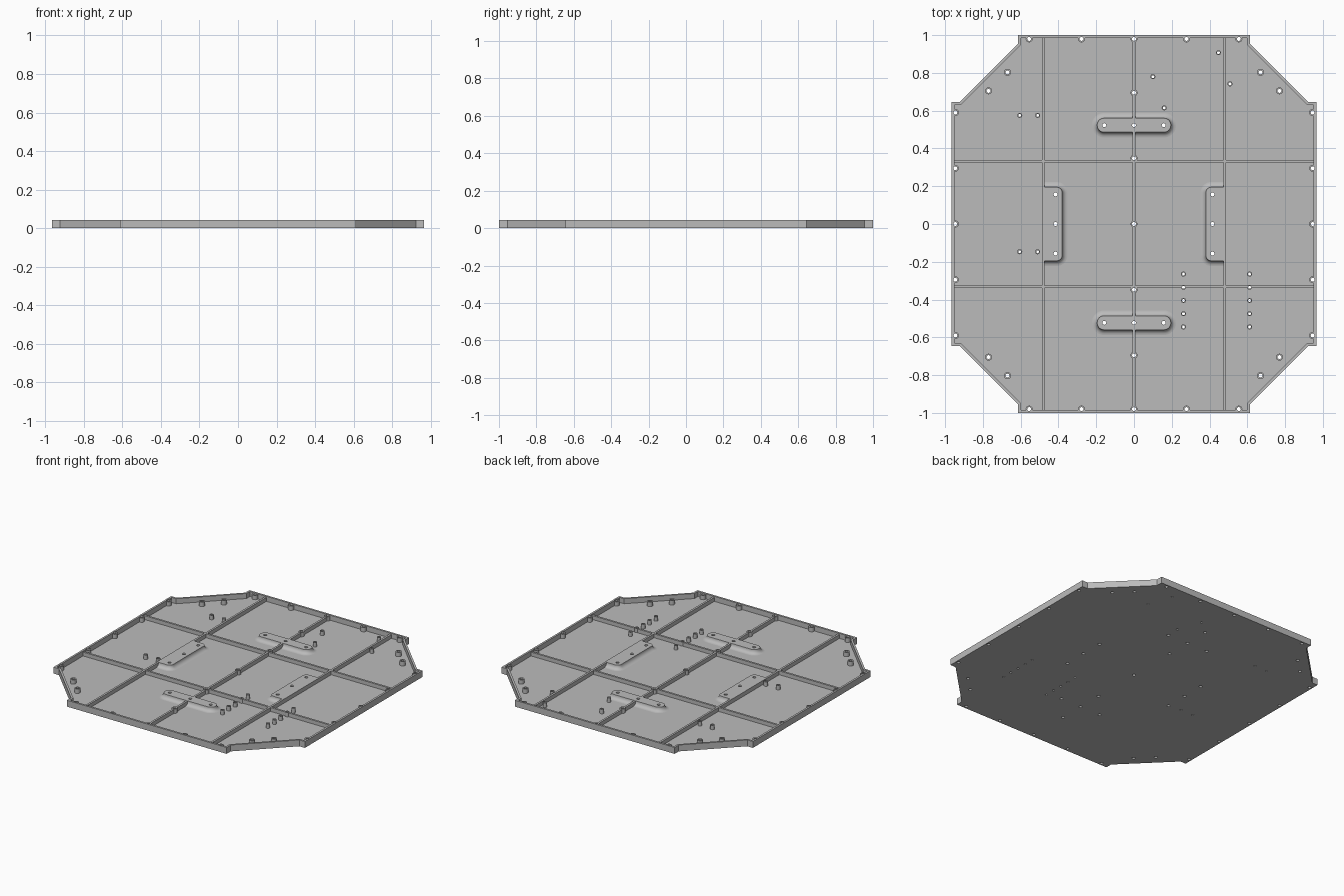
import bpy
import bmesh
from math import pi, sin, cos
from mathutils import Matrix, Vector

if "Cube" in bpy.data.objects:
    bpy.data.objects.remove(bpy.data.objects["Cube"])

TOP, FLOOR, RIB_TOP, PAD_TOP, BOSS_TOP = 0.044, 0.009, 0.036, 0.037, 0.039
WALL = 0.014

grey = bpy.data.materials.new("plain grey")
grey.use_nodes = True
grey.diffuse_color = (0.5, 0.5, 0.5, 1)
grey.node_tree.nodes["Principled BSDF"].inputs["Base Color"].default_value = (0.5, 0.5, 0.5, 1)


def finish(bm, name):
    bmesh.ops.recalc_face_normals(bm, faces=bm.faces)
    mesh = bpy.data.meshes.new(name)
    bm.to_mesh(mesh)
    bm.free()
    mesh.materials.append(grey)
    ob = bpy.data.objects.new(name, mesh)
    bpy.context.collection.objects.link(ob)
    return ob


def cylinder(bm, x, y, r, z0, z1, sides=20):
    bmesh.ops.create_cone(bm, cap_ends=True, segments=sides, radius1=r, radius2=r,
                          depth=z1 - z0, matrix=Matrix.Translation((x, y, (z0 + z1) / 2)))


def box(name, x, y, sx, sy, z0, z1):
    bm = bmesh.new()
    m = Matrix.Translation((x, y, (z0 + z1) / 2)) @ Matrix.Diagonal((sx, sy, z1 - z0, 1))
    bmesh.ops.create_cube(bm, size=1, matrix=m)
    return finish(bm, name)


def rounded_rect(cx, cy, hx, hy, r, steps=8):
    pts = []
    for q, (sx, sy) in enumerate([(1, 1), (-1, 1), (-1, -1), (1, -1)]):
        for i in range(steps + 1):
            a = (q + i / steps) * pi / 2
            pts.append((cx + sx * (hx - r) + r * cos(a), cy + sy * (hy - r) + r * sin(a)))
    return pts


def pad(name, cx, cy, hx, hy, r, clip=0):
    """Raised pad with a concave fillet down to the floor."""
    bm = bmesh.new()
    f = PAD_TOP - FLOOR
    levels = [(f, FLOOR - 0.004)]
    for i in range(7):
        a = pi / 2 * (1 - i / 6)
        levels.append((f * (1 - cos(a)), FLOOR + f * (1 - sin(a))))
    rings = [[bm.verts.new((x, y, z)) for x, y in
              rounded_rect(cx, cy, hx + d, hy + d, r + d)] for d, z in levels]
    n = len(rings[0])
    for lo, hi in zip(rings, rings[1:]):
        for i in range(n):
            j = (i + 1) % n
            bm.faces.new((lo[i], lo[j], hi[j], hi[i]))
    bm.faces.new(rings[0][::-1])
    bm.faces.new(rings[-1])
    if clip:
        # Flat outer side where the pad ends at its rib
        cut = bmesh.ops.bisect_plane(bm, geom=bm.verts[:] + bm.edges[:] + bm.faces[:],
                                     plane_co=Vector((clip, 0, 0)),
                                     plane_no=Vector((clip, 0, 0)).normalized(),
                                     clear_outer=True)
        edges = [e for e in cut["geom_cut"] if isinstance(e, bmesh.types.BMEdge)]
        bmesh.ops.holes_fill(bm, edges=edges, sides=0)
    return finish(bm, name)


# Tray with notched, cut-off corners
corner = [(0.965, 0.645), (0.923, 0.645), (0.613, 0.955), (0.613, 1.0)]
outline = []
for sx, sy in [(1, 1), (-1, 1), (-1, -1), (1, -1)]:
    pts = corner if sx * sy > 0 else corner[::-1]
    outline += [(sx * x, sy * y) for x, y in pts]
bm = bmesh.new()
base = bm.faces.new([bm.verts.new((x, y, 0)) for x, y in outline])
ext = bmesh.ops.extrude_face_region(bm, geom=[base], use_keep_orig=True)
bmesh.ops.translate(bm, vec=(0, 0, TOP),
                    verts=[v for v in ext["geom"] if isinstance(v, bmesh.types.BMVert)])
bmesh.ops.recalc_face_normals(bm, faces=bm.faces)
lid = max(bm.faces, key=lambda f: f.calc_center_median().z)
bmesh.ops.inset_region(bm, faces=[lid], thickness=WALL, use_even_offset=True)
well = bmesh.ops.extrude_discrete_faces(bm, faces=[lid])["faces"][0]
bmesh.ops.translate(bm, vec=(0, 0, FLOOR - TOP), verts=well.verts)
solids = [finish(bm, "tray")]

# Stiffening ribs
for name, x in [("left_rib", 0.48), ("middle_rib", 0), ("right_rib", -0.48)]:
    solids.append(box(name, x, 0, WALL, 1.98, FLOOR - 0.003, RIB_TOP))
for name, y in [("back_rib", 0.333), ("front_rib", -0.333)]:
    solids.append(box(name, 0, y, 1.91, WALL, FLOOR - 0.003, RIB_TOP - 0.0005))

# Mounting pads
for name, s in [("back_pad", 1), ("front_pad", -1)]:
    solids.append(pad(name, 0, s * 0.523, 0.195, 0.037, 0.036))
for name, s in [("left_pad", 1), ("right_pad", -1)]:
    solids.append(pad(name, s * 0.48, 0, 0.1, 0.195, 0.03, clip=s * 0.487))

# Screw boss and standoff positions
bosses = [(0, 0)]
for s in (1, -1):
    bosses += [(x, s * 0.98) for x in (-0.555, -0.278, 0, 0.278, 0.555)]
    bosses += [(s * 0.946, y) for y in (-0.59, -0.295, 0, 0.295, 0.59)]
    bosses += [(0, s * 0.695), (0, s * 0.348)]
    for t in (1, -1):
        bosses += [(s * 0.67, t * 0.803), (s * 0.77, t * 0.705)]
posts = [(x, y) for x in (-0.605, -0.51) for y in (0.575, -0.147)]
posts += [(x, -0.265 - 0.07 * i) for x in (0.262, 0.612) for i in range(5)]
posts += [(0.1, 0.78), (0.16, 0.615), (0.447, 0.907), (0.508, 0.742)]
pad_holes = []
for s in (1, -1):
    for d in (-0.157, 0, 0.157):
        pad_holes += [(d, s * 0.523), (s * 0.415, d)]

for name, spots, r in [("screw_bosses", bosses, 0.0185), ("standoffs", posts, 0.0135)]:
    bm = bmesh.new()
    for x, y in spots:
        cylinder(bm, x, y, r, FLOOR - 0.003, BOSS_TOP)
    solids.append(finish(bm, name))

# Through holes
bm = bmesh.new()
for spots, r in [(bosses, 0.0105), (posts, 0.0075), (pad_holes, 0.0105)]:
    for x, y in spots:
        cylinder(bm, x, y, r, -0.05, 0.1, 16)
drill = finish(bm, "hole_cutter")
drill.hide_render = True

for ob in solids:
    mod = ob.modifiers.new("holes", "BOOLEAN")
    mod.operation = "DIFFERENCE"
    mod.solver = "EXACT"
    mod.object = drill
    bpy.ops.object.select_all(action="DESELECT")
    bpy.context.view_layer.objects.active = ob
    ob.select_set(True)
    bpy.ops.object.modifier_apply(modifier=mod.name)
    bpy.ops.object.shade_smooth_by_angle(angle=pi / 6)
bpy.data.objects.remove(drill)
